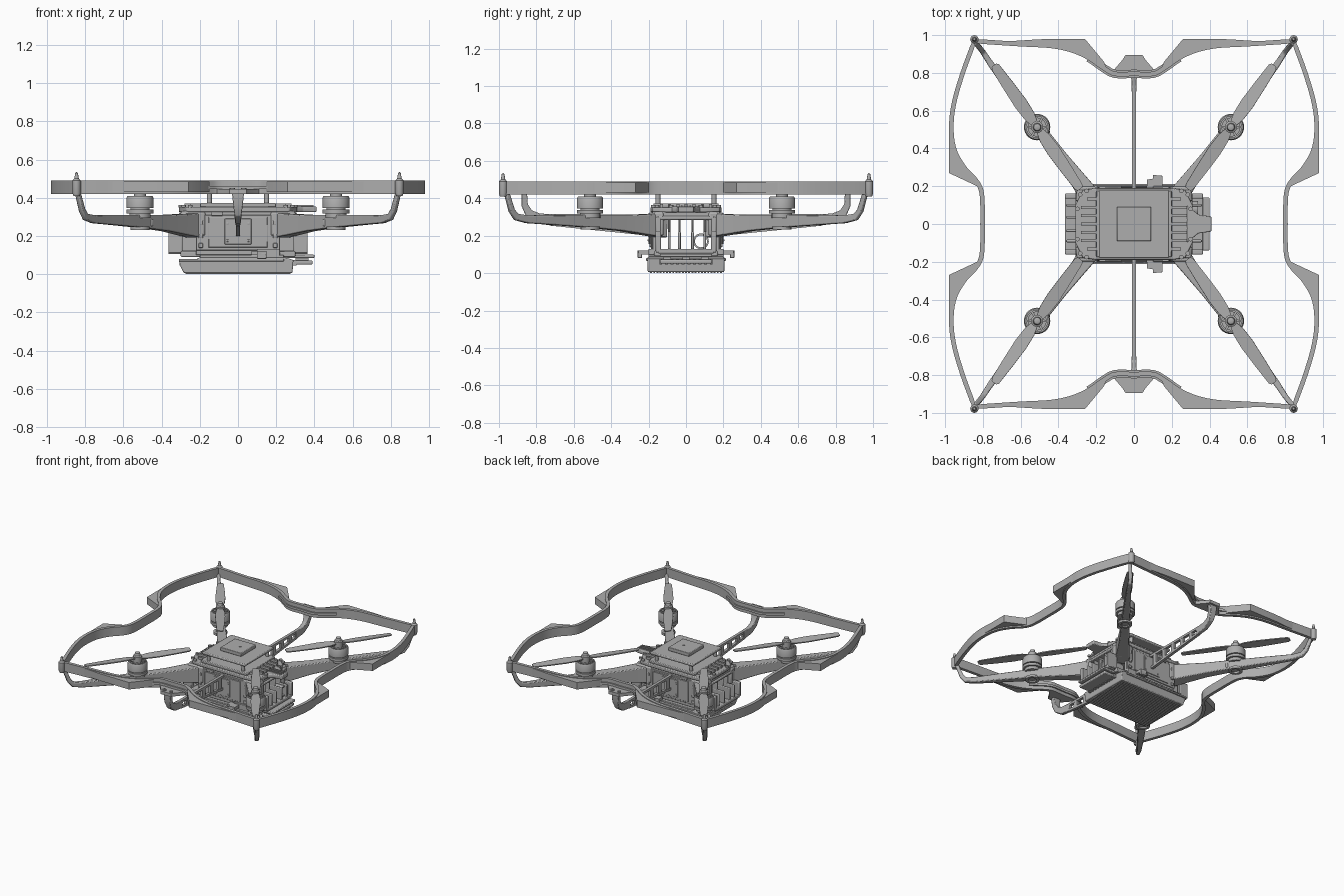
import bpy, bmesh, math
from mathutils import Vector

if "Cube" in bpy.data.objects:
    bpy.data.objects.remove(bpy.data.objects["Cube"])

grey = bpy.data.materials.new("mid grey")
grey.use_nodes = True
grey.diffuse_color = (0.42, 0.42, 0.42, 1)
grey.node_tree.nodes["Principled BSDF"].inputs["Base Color"].default_value = grey.diffuse_color
made = []


def add(name, bm, bevel=0):
    bmesh.ops.recalc_face_normals(bm, faces=bm.faces)
    mesh = bpy.data.meshes.new(name)
    bm.to_mesh(mesh)
    bm.free()
    mesh.materials.append(grey)
    ob = bpy.data.objects.new(name, mesh)
    bpy.context.collection.objects.link(ob)
    if bevel:
        mod = ob.modifiers.new("bevel", "BEVEL")
        mod.width, mod.segments = bevel, 2
    made.append(ob)
    return ob


def prism(name, pts, lo, hi, axis="z", taper=1, bevel=0):
    """Extrude an outline along an axis; taper scales the low end."""
    def place(a, b, c):
        return {"z": (a, b, c), "y": (a, c, b), "x": (c, a, b)}[axis]
    bm = bmesh.new()
    low = [bm.verts.new(place(a * taper, b * taper, lo)) for a, b in pts]
    top = [bm.verts.new(place(a, b, hi)) for a, b in pts]
    bm.faces.new(low)
    bm.faces.new(top)
    for i in range(len(pts)):
        j = (i + 1) % len(pts)
        bm.faces.new((low[i], low[j], top[j], top[i]))
    return add(name, bm, bevel)


def box(name, x, y, z, bevel=0):
    return prism(name, [(x[0], y[0]), (x[1], y[0]), (x[1], y[1]), (x[0], y[1])], *z, bevel=bevel)


def lathe(name, x, y, profile, n=28, axis="z"):
    """Revolve a closed (radius, height) profile about an upright or x axis."""
    bm = bmesh.new()
    rings = []
    for i in range(n):
        a = math.tau * i / n
        rings.append([bm.verts.new((x + r * math.cos(a), y + r * math.sin(a), h) if axis == "z"
                                   else (h, x + r * math.cos(a), y + r * math.sin(a)))
                      for r, h in profile])
    m = len(profile)
    for i in range(n):
        for k in range(m):
            p, q = rings[i], rings[(i + 1) % n]
            bm.faces.new((p[k], q[k], q[(k + 1) % m], p[(k + 1) % m]))
    bmesh.ops.remove_doubles(bm, verts=bm.verts, dist=1e-5)
    return add(name, bm)


def disc(name, x, y, r, lo, hi, n=20):
    return lathe(name, x, y, [(0, lo), (r, lo), (r, hi), (0, hi)], n)


def sweep(name, stations, side, bevel=0):
    """Rectangular bar through (point, width, height) stations."""
    side = Vector(side).normalized()
    pts = [Vector(s[0]) for s in stations]
    bm = bmesh.new()
    rows = []
    for i, (_, w, h) in enumerate(stations):
        t = (pts[min(i + 1, len(pts) - 1)] - pts[max(i - 1, 0)]).normalized()
        up = t.cross(side).normalized()
        rows.append([bm.verts.new(pts[i] + side * w / 2 * a + up * h / 2 * b)
                     for a, b in ((-1, -1), (1, -1), (1, 1), (-1, 1))])
    for p, q in zip(rows, rows[1:]):
        for k in range(4):
            bm.faces.new((p[k], p[(k + 1) % 4], q[(k + 1) % 4], q[k]))
    bm.faces.new(rows[0])
    bm.faces.new(rows[-1])
    return add(name, bm, bevel)


def smooth_path(pts, n=5):
    v = [Vector(p) for p in pts]
    v = [v[0] * 2 - v[1]] + v + [v[-1] * 2 - v[-2]]
    out = []
    for a, b, c, d in zip(v, v[1:], v[2:], v[3:]):
        for k in range(n):
            t = k / n
            out.append(0.5 * (2 * b + (c - a) * t + (2 * a - 5 * b + 4 * c - d) * t * t
                              + (3 * b - a - 3 * c + d) * t ** 3))
    return out + [v[-2]]


# Guard ring: one quarter, mirrored round the four sides
end_side = smooth_path([(0, .795), (.1, .795), (.16, .825), (.24, .88), (.33, .92), (.44, .943),
                        (.6, .952), (.845, .968)])
flank = smooth_path([(.845, .968), (.91, .79), (.955, .63), (.967, .5), (.95, .39), (.9, .3),
                     (.84, .235), (.81, .18), (.802, .1), (.802, 0)])
quarter = end_side + flank[1:]
half = quarter + [Vector((p.x, -p.y)) for p in reversed(quarter[:-1])]
loop = half + [Vector((-p.x, p.y)) for p in reversed(half[1:-1])]


def ring(name, path, inner, outer, z0, z1, closed=True):
    bm = bmesh.new()
    rows = []
    n = len(path)
    for i, p in enumerate(path):
        a = path[i - 1] if closed or i else p
        b = path[(i + 1) % n] if closed or i < n - 1 else p
        t = (b - a).normalized()
        nor = Vector((-t.y, t.x))
        rows.append([bm.verts.new((*(p + nor * d), z))
                     for d, z in ((-inner, z0), (outer, z0), (outer, z1), (-inner, z1))])
    for i in range(n if closed else n - 1):
        p, q = rows[i], rows[(i + 1) % n]
        for k in range(4):
            bm.faces.new((p[k], q[k], q[(k + 1) % 4], p[(k + 1) % 4]))
    if not closed:
        bm.faces.new(rows[0])
        bm.faces.new(rows[-1])
    add(name, bm)


ring("guard_ring", loop, .012, .012, .42, .49)

for sy in (-1, 1):
    # Notch flange, bracket plate and the slotted centre beam
    notch = [Vector((sx * p.x, sy * p.y)) for sx, ps in ((-1, end_side[15:0:-1]), (1, end_side[:16])) for p in ps]
    ring("notch_flange", notch, .022, .022, .445, .462, closed=False)
    prism("bracket_plate", [(-.12, sy * .8), (.12, sy * .8), (.06, sy * .87), (.045, sy * .895),
                            (-.045, sy * .895), (-.06, sy * .87)], .42, .445)
    for x in (-.03, .03):
        lathe("bracket_eyelet", x, sy * .87, [(.008, .44), (.014, .44), (.014, .452), (.008, .452)], 14)
    for za, zb, h in ((.305, .306, .018), (.205, .262, .018)):
        sweep("beam_rail", [((0, sy * .16, za), .022, h), ((0, sy * .72, zb), .022, h)], (1, 0, 0))
    for k in range(6):
        y = .22 + .1 * k
        low = .205 + .057 * (y - .16) / .56
        box("beam_web", (-.01, .01), sorted((sy * y, sy * (y + .035))), (low, .306))
    sweep("beam_hook", [((0, sy * .7, .283), .024, .062), ((0, sy * .79, .292), .03, .055),
                        ((0, sy * .84, .32), .036, .045), ((0, sy * .863, .365), .05, .035),
                        ((0, sy * .865, .43), .064, .03)], (1, 0, 0), .004)

    for sx in (-1, 1):
        # Wedge fins on the outside of the ring
        prism("end_fin", [(sx * x, sy * y) for x, y in
                          ((.7, .965), (.5, .978), (.26, .98), (.16, .86), (.14, .815), (.24, .88), (.33, .92), (.44, .943))], .43, .485)
        prism("side_fin", [(sx * x, sy * y) for x, y in
                           ((.967, .55), (.98, .48), (.98, .27), (.83, .2), (.84, .235), (.9, .3), (.95, .39))], .43, .485)

        # Corner boss and pin
        lathe("corner_pin", sx * .845, sy * .978, [(0, .41), (.017, .41), (.022, .425), (.022, .49),
                                                   (.012, .5), (.007, .53), (0, .535)], 16)

        # Arm with an upturned tip
        side = (.8, -.6 * sx * sy, 0)
        sweep("arm", [((sx * x, sy * y, z), w, h) for x, y, z, w, h in
                      ((.22, .13, .255, .11, .13), (.29, .225, .26, .09, .11), (.38, .345, .268, .07, .085),
                       (.51, .515, .277, .06, .068), (.66, .715, .284, .045, .052), (.76, .85, .288, .032, .042),
                       (.798, .908, .3, .028, .036), (.816, .932, .335, .027, .03), (.842, .962, .44, .025, .025))],
              side, .006)

        # Motor: mount, band, open bell with spokes, hub
        mx, my = sx * .513, sy * .513
        disc("motor_mount", mx, my, .055, .295, .318)
        lathe("motor_band", mx, my, [(.045, .318), (.07, .318), (.07, .338), (.045, .338)])
        lathe("motor_bell", mx, my, [(.058, .345), (.07, .345), (.07, .4), (.064, .41), (.056, .41)])
        disc("motor_stator", mx, my, .05, .31, .39, 24)
        for k in range(6):
            a = math.tau * k / 6
            c, s = math.cos(a), math.sin(a)
            sweep("bell_spoke", [((mx, my, .402), .016, .014),
                                 ((mx + .062 * c, my + .062 * s, .402), .01, .014)], (-s, c, 0))
        lathe("propeller_hub", mx, my, [(0, .39), (.032, .39), (.032, .45), (.022, .455), (.018, .475), (0, .482)], 20)
        lathe("under_ring", mx, my, [(.03, .232), (.05, .232), (.05, .25), (.03, .25)], 20)
        box("arm_nub", (sx * .47 - .025, sx * .47 + .025), (sy * .47 - .025, sy * .47 + .025), (.25, .288), .006)

        # Two-bladed propeller lying along the arm
        for d in (-1, 1):
            blade = [((mx + sx * d * r * .57, my + sy * d * r * .82, .435), w, .008)
                     for r, w in ((.01, .03), (.07, .062), (.15, .072), (.27, .062), (.385, .048), (.4, .03))]
            tilt = Vector(side) + Vector((0, 0, .12 * d))
            sweep("blade", blade, tilt)

        # Root gusset, standoff and cover screws
        prism("arm_root", [(sx * x, sy * y) for x, y in
                           ((.17, .12), (.17, .19), (.22, .2), (.3, .2), (.31, .12))], .2, .325, bevel=.01)
        disc("standoff", sx * .15, sy * .15, .013, .36, .43, 12)
        for x, y in ((.285, .155), (.3, .08), (.25, .175)):
            disc("cover_screw", sx * x, sy * y, .012, .35, .363, 12)

    # Front and back wall with access panel and screws
    def slab(name, x, z, near, far):
        box(name, x, sorted((sy * near, sy * far)), z, .004)
    slab("body_wall", (-.22, .22), (.1, .325), .155, .178)
    slab("wall_frame", (-.22, .22), (.125, .31), .178, .187)
    slab("access_panel", (-.155, .155), (.14, .3), .187, .194)
    slab("centre_panel", (-.07, .07), (.155, .29), .194, .201)
    slab("label_tab", (-.14, -.08), (.305, .325), .178, .192)
    slab("latch", (.1, .22), (.085, .13), .17, .2)
    for sx in (-1, 1):
        for z in (.15, .2, .27):
            slab("wall_bolt", (sx * .195 - .012, sx * .195 + .012), (z - .012, z + .012), .186, .196)
        for z in (.175, .265):
            slab("panel_bolt", (sx * .055 - .006, sx * .055 + .006), (z - .006, z + .006), .2, .205)

    # Hooked tray clips
    prism("tray_clip", [(.07, sy * .19), (.07, sy * .235), (.1, sy * .24), (.1, sy * .26),
                        (.15, sy * .255), (.15, sy * .19)], .1, .122)
    slab("clip_hook", (.1, .15), (.08, .11), .235, .258)

# Hollow body: floor, roof and end frames with bars
box("body_floor", (-.3, .3), (-.17, .17), (.09, .12), .006)
box("body_roof", (-.3, .3), (-.18, .18), (.295, .33), .006)
for sx in (-1, 1):
    def end(name, y, z, a=.29, b=.365):
        box(name, sorted((sx * a, sx * b)), y, z, .006)
    end("end_frame_bottom", (-.15, .15), (.105, .13))
    end("end_frame_top", (-.15, .15), (.285, .305), .2, .31)
    for y in (-.148, .148):
        end("end_frame_post", (y - .014, y + .014), (.11, .225))
        end("end_frame_upper_post", (y - .014, y + .014), (.2, .3), .2, .31)
    for y in (-.09, -.035, .035, .1):
        end("cell_bar", (y - .007, y + .007), (.12, .222), .2, .36)
        end("cell_bar_upper", (y - .006, y + .006), (.21, .295), .2, .3)
lathe("round_sensor", .08, .17, [(.032, .2), (.042, .2), (.042, .34), (.032, .34)], 24, "x")

# Top cover with tongue and cooling fins
cover = [(.2, -.19), (.27, -.18), (.31, -.1), (.31, .1), (.27, .18), (.2, .19)]
prism("top_cover", cover + [(-x, y) for x, y in reversed(cover)], .325, .352, bevel=.006)
prism("cover_tongue", [(.28, -.1), (.34, -.05), (.41, -.04), (.41, .04), (.34, .05), (.28, .1)], .325, .355, bevel=.005)
box("cover_deck", (-.2, .2), (-.175, .175), (.35, .372), .005)
for k in range(7):
    y = -.132 + .044 * k
    for sx in (-1, 1):
        box("cooling_fin", sorted((sx * .16, sx * (.28 if k % 6 else .25))), (y - .008, y + .008), (.35, .37))
for y in (-.022, 0, .022):
    box("tongue_rib", (.28, .395), (y - .004, y + .004), (.35, .362))

# Raised antenna plate on the standoffs
box("antenna_plate", (-.185, .185), (-.18, .18), (.42, .44), .006)
box("antenna_module", (-.09, .09), (-.09, .09), (.44, .468), .004)
disc("antenna_dot", .02, 0, .01, .468, .472, 14)

# Bottom tray with ribbed underside, rim, grille and plug
prism("tray", [(-.285, .006), (.285, .006), (.29, .075), (.24, .088), (-.2, .088), (-.22, .078), (-.31, .078), (-.305, .05)],
      -.205, .205, axis="y", bevel=.006)
box("tray_rim", (-.31, .24), (-.213, .213), (.066, .08), .003)
box("tray_lid", (-.2, .24), (-.2, .2), (.085, .1), .004)
for k in range(23):
    y = -.187 + .017 * k
    box("underside_rib", (-.275, .275), (y - .005, y + .005), (0, .008))
for k in range(10):
    y = -.135 + .03 * k
    for sx in (-1, 1):
        box("grille_bar", sorted((sx * .28, sx * .306)), (y - .008, y + .008), (.045, .075))
box("plug", (.26, .39), (-.14, .14), (.05, .072), .006)
box("plug_shelf", (.22, .4), (-.14, .14), (.085, .102), .005)
for y in (-.1, 0, .1):
    box("plug_web", (.3, .37), (y - .02, y + .02), (.07, .088))

# Smooth shading with sharp edges kept
bpy.ops.object.select_all(action="DESELECT")
for ob in made:
    ob.select_set(True)
bpy.context.view_layer.objects.active = made[0]
bpy.ops.object.shade_smooth_by_angle(angle=math.radians(32))
